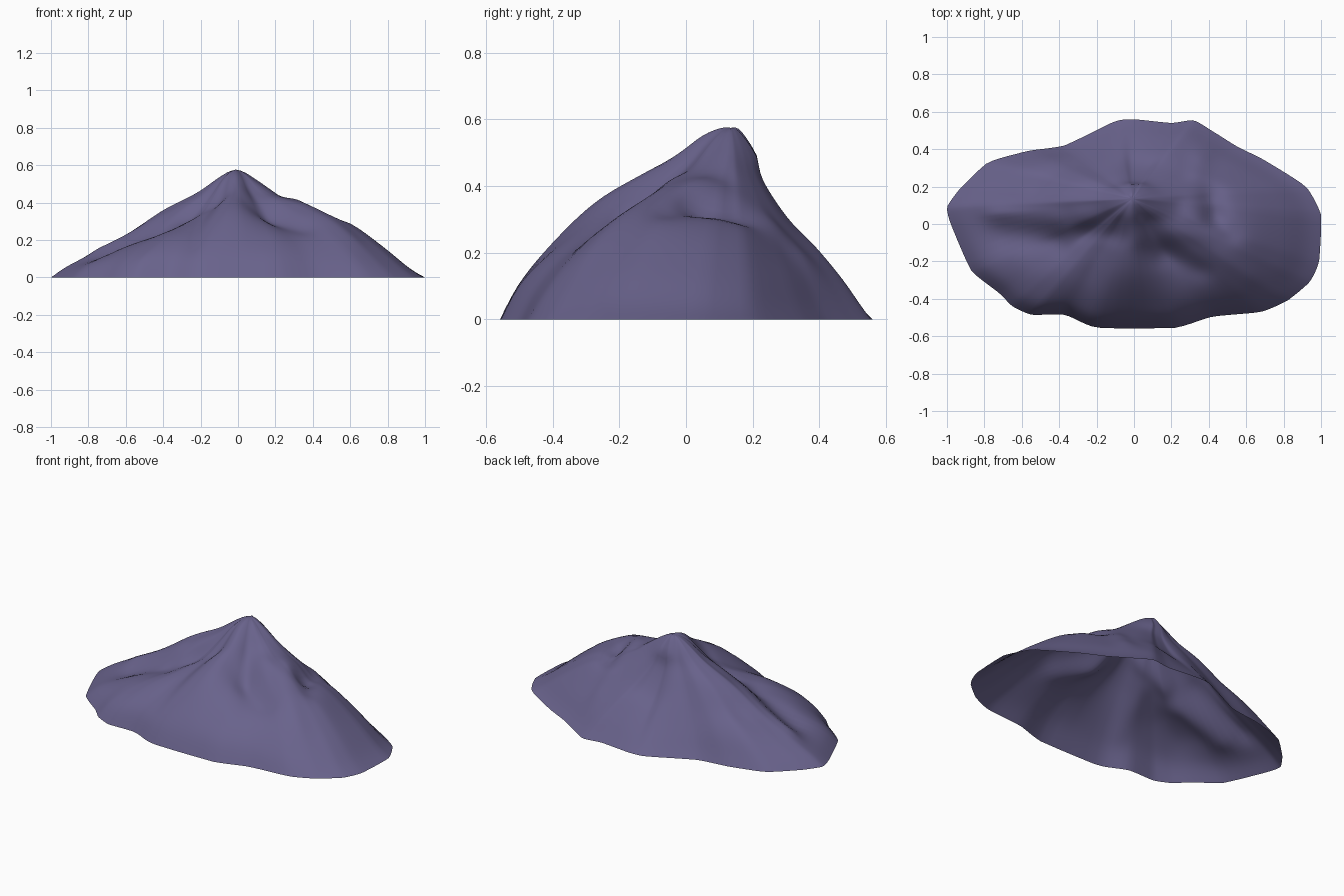
import bpy, bmesh, math
from mathutils import Vector

if "Cube" in bpy.data.objects:
    bpy.data.objects.remove(bpy.data.objects["Cube"])

PEAK = Vector((-0.01, 0.135))
TOP = 0.58
SEGS, RINGS = 144, 40

# Footprint on the ground, anticlockwise
OUTLINE = [(1, .05), (.92, .2), (.7, .34), (.55, .415), (.43, .49), (.32, .555), (.2, .54),
           (0, .56), (-.1, .55), (-.37, .42), (-.57, .39), (-.78, .33), (-.93, .19), (-1, .09),
           (-.98, 0), (-.87, -.25), (-.72, -.37), (-.65, -.44), (-.55, -.485), (-.37, -.485),
           (-.2, -.555), (.22, -.555), (.42, -.495), (.68, -.47), (.82, -.41), (.94, -.31), (.99, -.2)]

# Slope profiles: angle from the peak -> heights at the STOPS between peak and rim
STOPS = [0, .1, .2, .4, .6, .8, .93, 1]
SLOPES = {0: (.53, .46, .345, .26, .13, .035), 27: (.54, .46, .345, .235, .13, .04),
          62: (.54, .43, .295, .215, .115, .04), 90: (.55, .42, .27, .18, .09, .03),
          125: (.55, .46, .35, .24, .12, .04), 157: (.54, .47, .38, .27, .15, .05),
          180: (.53, .46, .36, .225, .12, .05), 193: (.53, .45, .335, .205, .105, .05),
          218: (.53, .42, .30, .22, .15, .08), 240: (.55, .46, .36, .28, .19, .10),
          270: (.56, .515, .45, .36, .215, .095), 300: (.54, .46, .35, .275, .19, .095),
          318: (.53, .45, .37, .30, .18, .075), 340: (.52, .455, .38, .30, .155, .045)}

# Spurs (+) and gullies (-): start, end, height, width
FOLDS = [((-.75, .04), (-.42, .03), .025, .05), ((-.7, -.06), (-.42, -.08), -.035, .065),
         ((-.56, -.26), (-.42, -.24), .015, .09),
         ((-.3, .04), (-.06, .03), .015, .05), ((-.28, -.05), (-.08, -.07), -.02, .05),
         ((.2, -.04), (.34, -.06), .015, .05), ((.4, -.1), (.6, -.28), .015, .06),
         ((.17, -.16), (.36, -.25), -.035, .06),
         ((.41, .16), (.43, .04), -.04, .05), ((.43, .04), (.52, -.05), -.025, .045),
         ((.28, .07), (.35, .03), .015, .05), ((.25, .11), (.24, .06), -.015, .04),
         ((.06, -.15), (.12, -.42), -.025, .055), ((-.2, -.15), (-.25, -.42), -.012, .05),
         ((.34, .28), (.36, .34), .02, .05), ((-.5, .2), (-.36, .3), -.012, .06)]


def catmull(p0, p1, p2, p3, t):
    return .5 * (2 * p1 + (p2 - p0) * t + (2 * p0 - 5 * p1 + 4 * p2 - p3) * t * t
                 + (3 * p1 - p0 - 3 * p2 + p3) * t ** 3)


def rim(u):
    n = len(OUTLINE)
    i = int(u * n)
    p = [Vector(OUTLINE[(i + k) % n]) for k in (-1, 0, 1, 2)]
    f = u * n - i
    return catmull(*p, f) * .4 + p[1].lerp(p[2], f) * .6


def hermite(heights, t):
    # Smooth curve through unevenly spaced stops
    n = len(STOPS)
    def slope(i):
        if i == 0:
            return 0
        a, b = max(i - 1, 0), min(i + 1, n - 1)
        return (heights[b] - heights[a]) / (STOPS[b] - STOPS[a])
    i = max(k for k in range(n - 1) if STOPS[k] <= t)
    h = STOPS[i + 1] - STOPS[i]
    s = (t - STOPS[i]) / h
    return ((2 * s**3 - 3 * s**2 + 1) * heights[i] + (s**3 - 2 * s**2 + s) * h * slope(i)
            + (3 * s**2 - 2 * s**3) * heights[i + 1] + (s**3 - s**2) * h * slope(i + 1))


def slope_profile(angle):
    keys = sorted(SLOPES) + [360]
    i = max(k for k in range(len(keys) - 1) if keys[k] <= angle)
    f = (angle - keys[i]) / (keys[i + 1] - keys[i])
    f = f * f * (3 - 2 * f) * .5 + f * .5
    a, b = SLOPES[keys[i]], SLOPES[keys[i + 1] % 360]
    return [TOP] + [x + (y - x) * f for x, y in zip(a, b)] + [0]


def folds(p):
    total = 0
    for a, b, height, width in FOLDS:
        a, b = Vector(a), Vector(b)
        s = min(1, max(0, (p - a).dot(b - a) / (b - a).length_squared))
        total += height * math.exp(-(p - a.lerp(b, s)).length_squared / width ** 2)
    return total


# Mountain shell, open underneath
bm = bmesh.new()
summit = bm.verts.new((PEAK.x, PEAK.y, TOP))
rows = []
for j in range(SEGS):
    edge = rim(j / SEGS)
    d = edge - PEAK
    heights = slope_profile(math.degrees(math.atan2(d.y, d.x)) % 360)
    row = []
    for i in range(1, RINGS + 1):
        t = i / RINGS
        p = PEAK + d * t
        z = max(0, hermite(heights, t))
        z = max(0, z + folds(p) * min(1, z / .12) * min(1, t / .15))
        row.append(bm.verts.new((p.x, p.y, z)))
    rows.append(row)
for j in range(SEGS):
    a, b = rows[j], rows[(j + 1) % SEGS]
    bm.faces.new((summit, a[0], b[0]))
    for i in range(RINGS - 1):
        bm.faces.new((a[i], a[i + 1], b[i + 1], b[i]))
for f in bm.faces:
    f.smooth = True

# Soften the creases between slope profiles, keeping the rim
inner = [v for v in bm.verts if not v.is_boundary]
for _ in range(4):
    bmesh.ops.smooth_vert(bm, verts=inner, factor=.5, use_axis_x=False, use_axis_y=False, use_axis_z=True)

# Slight overhang behind the summit
for v in inner:
    behind = min(1, max(0, (v.co.y - PEAK.y) / .06))
    v.co.y += .015 * behind * math.exp(-(v.co.x / .12) ** 2 - ((v.co.z - .49) / .05) ** 2)

mesh = bpy.data.meshes.new("mountain")
bm.to_mesh(mesh)
bm.free()
rock = bpy.data.materials.new("purple grey rock")
rock.diffuse_color = (.14, .123, .26, 1)
rock.use_nodes = True
rock.node_tree.nodes["Principled BSDF"].inputs["Base Color"].default_value = rock.diffuse_color
mesh.materials.append(rock)
mountain = bpy.data.objects.new("mountain", mesh)
bpy.context.collection.objects.link(mountain)
